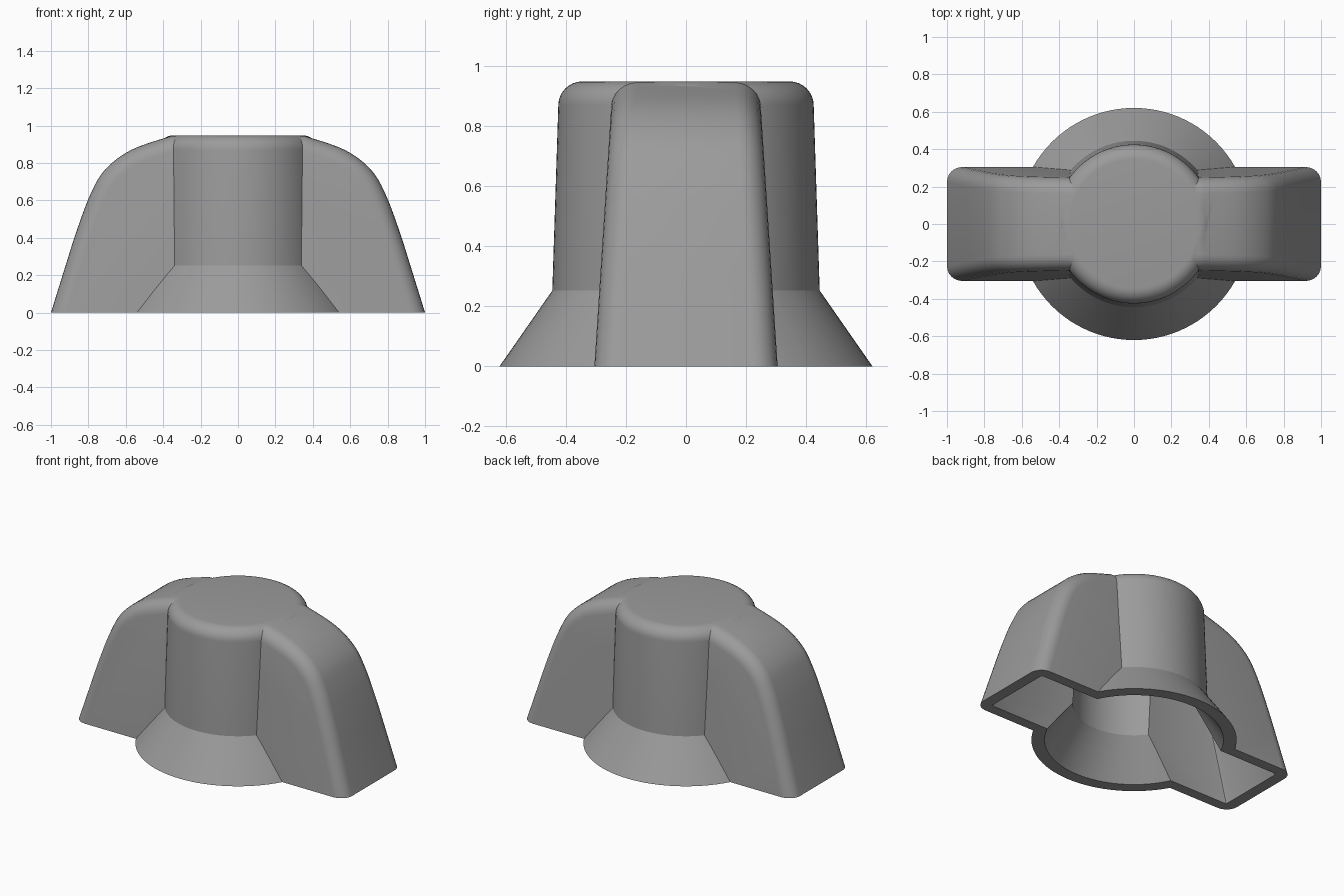
import bpy, bmesh, math
from mathutils import Vector

if "Cube" in bpy.data.objects:
    bpy.data.objects.remove(bpy.data.objects["Cube"])

grey = bpy.data.materials.new("grey plastic")
grey.diffuse_color = (0.33, 0.33, 0.33, 1)
grey.use_nodes = True
grey.node_tree.nodes["Principled BSDF"].inputs["Base Color"].default_value = grey.diffuse_color


def finish(bm, name):
    bmesh.ops.recalc_face_normals(bm, faces=bm.faces)
    if bm.calc_volume(signed=True) < 0:
        bmesh.ops.reverse_faces(bm, faces=bm.faces)
    me = bpy.data.meshes.new(name)
    bm.to_mesh(me)
    bm.free()
    me.materials.append(grey)
    ob = bpy.data.objects.new(name, me)
    bpy.context.collection.objects.link(ob)
    return ob


def lathe(name, profile, n=96):
    """Closed solid of revolution from (radius, height) points."""
    bm = bmesh.new()
    rings = [[bm.verts.new((r * math.cos(2 * math.pi * i / n),
                            r * math.sin(2 * math.pi * i / n), z)) for i in range(n)]
             for r, z in profile]
    for a, b in zip(rings, rings[1:]):
        for i in range(n):
            j = (i + 1) % n
            bm.faces.new((a[i], a[j], b[j], b[i]))
    bm.faces.new(rings[0])
    bm.faces.new(rings[-1])
    return finish(bm, name)


def smooth_path(pts, steps=5):
    """Catmull-Rom curve through the points."""
    p = [pts[0]] + pts + [pts[-1]]
    out = []
    for k in range(1, len(p) - 2):
        for s in range(steps):
            t = s / steps
            out.append(tuple(0.5 * (2 * b + (c - a) * t + (2 * a - 5 * b + 4 * c - d) * t * t
                                    + (3 * b - a - 3 * c + d) * t ** 3)
                             for a, b, c, d in zip(*p[k - 1:k + 3])))
    return out + [pts[-1]]


def wing(name, half, width, draft, r, seg=6):
    """Arch lofted over the crest line, with drafted sides and a rounded rim."""
    line = [Vector(p) for p in half] + [Vector((-x, z)) for x, z in reversed(half)]
    bm = bmesh.new()
    sections = []
    for i, p in enumerate(line):
        before = (p - line[max(i - 1, 0)]).normalized()
        after = (line[min(i + 1, len(line) - 1)] - p).normalized()
        tangent = (before + after).normalized()
        inward = Vector((-tangent.y, tangent.x))
        row = []
        for s in (-1, 1):
            arc = []
            for k in range(seg + 1):
                a = math.pi / 2 * k / seg
                q = p + inward * r * (1 - math.sin(a))
                y = width - draft * q.y - r * (1 - math.cos(a))
                arc.append(bm.verts.new((q.x, s * y, q.y)))
            row += arc if s < 0 else arc[::-1]
        sections.append(row)
    for a, b in zip(sections, sections[1:]):
        for k in range(len(a) - 1):
            bm.faces.new((a[k], a[k + 1], b[k + 1], b[k]))
    bm.faces.new([s[0] for s in sections])
    bm.faces.new([s[-1] for s in sections])
    bm.faces.new(sections[0] + sections[-1][::-1])
    return finish(bm, name)


def combine(target, tool, operation):
    """Bake a boolean and discard the tool."""
    mod = target.modifiers.new(operation.lower(), 'BOOLEAN')
    mod.object, mod.operation, mod.solver = tool, operation, 'EXACT'
    dg = bpy.context.evaluated_depsgraph_get()
    me = bpy.data.meshes.new_from_object(target.evaluated_get(dg))
    target.modifiers.clear()
    target.data = me
    bpy.data.objects.remove(tool)


# Outer shell: flared round body with a filleted top, and the pointer wing
fillet = [(0.345 + 0.08 * math.cos(a), 0.868 + 0.08 * math.sin(a))
          for a in (math.pi / 2 * i / 8 for i in range(9))]
knob = lathe("knob", [(0.704, -0.12), (0.445, 0.252)] + fillet)
crest = smooth_path([(1.037, -0.12), (1.0, 0), (0.93, 0.225), (0.865, 0.43), (0.79, 0.63),
                     (0.71, 0.765), (0.57, 0.87), (0.355, 0.945)])
combine(knob, wing("pointer_wing", crest, 0.305, 0.065, 0.08), 'UNION')

# Hollow underside: inset copies of both shapes
cavity = lathe("cavity", [(0.75, -0.3), (0.37, 0.245), (0.345, 0.872)])
inner = smooth_path([(1.02, -0.3), (0.925, 0), (0.79, 0.42), (0.72, 0.60), (0.65, 0.71),
                     (0.53, 0.80), (0.34, 0.86)])
combine(cavity, wing("wing_cavity", inner, 0.235, 0.065, 0.012, 2), 'UNION')
combine(knob, cavity, 'DIFFERENCE')

# Trim the rim flat on the ground
combine(knob, lathe("rim_trim", [(3, -2), (3, 0)], 32), 'DIFFERENCE')

bpy.context.view_layer.objects.active = knob
knob.select_set(True)
bpy.ops.object.shade_smooth_by_angle(angle=math.radians(30))
